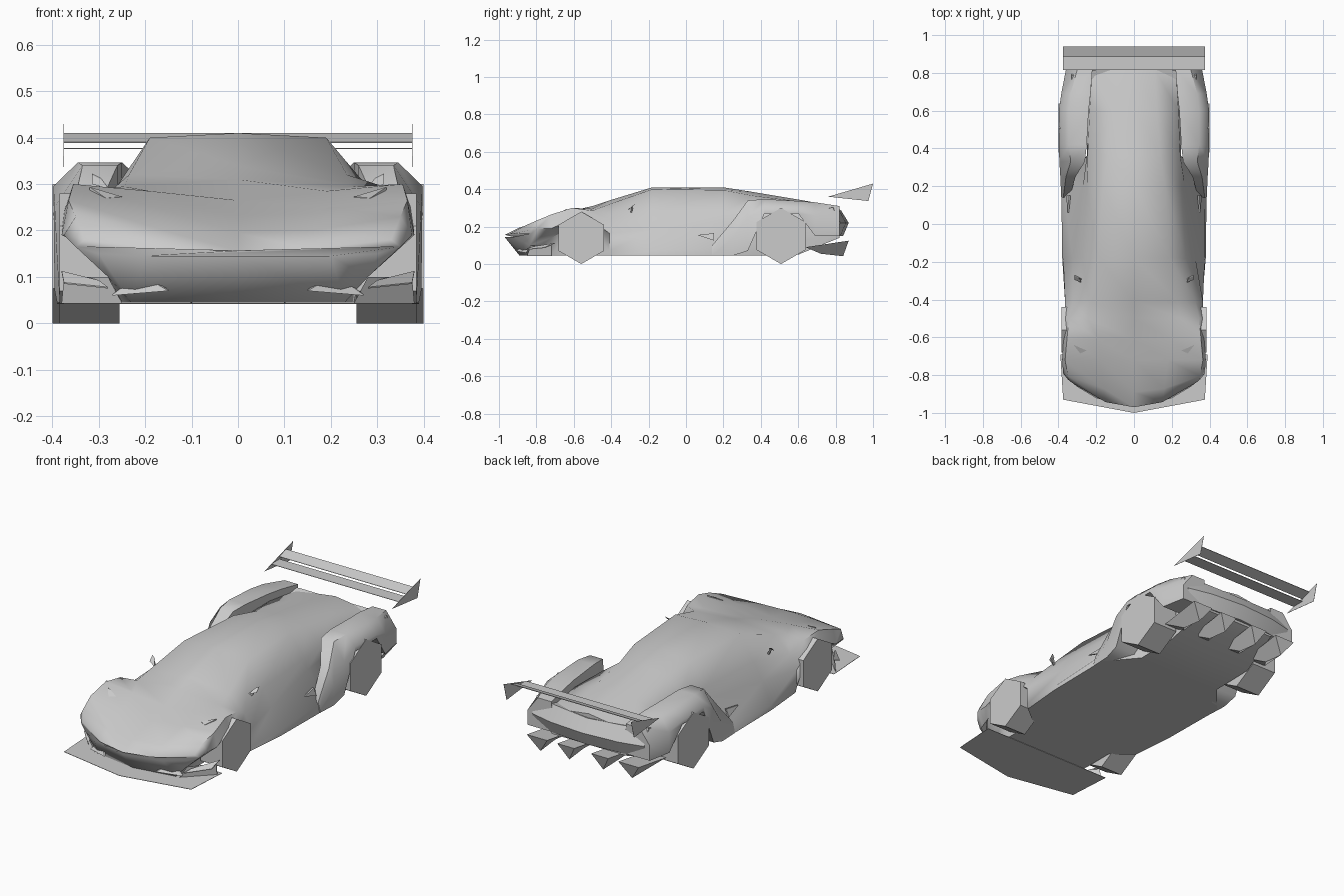
import bpy
import bmesh
from math import radians, sin, cos
from mathutils import Vector

default_cube = bpy.data.objects.get("Cube")
if default_cube:
    bpy.data.objects.remove(default_cube, do_unlink=True)

# One plain grey for the whole car
GREY = (0.6, 0.6, 0.6, 1)
paint = bpy.data.materials.new("plain grey")
paint.use_nodes = True
paint.diffuse_color = GREY
paint.node_tree.nodes["Principled BSDF"].inputs["Base Color"].default_value = GREY


def finish(name, mesh_builder, mirrored=False, smooth_angle=None):
    """Turn a bmesh into a painted object, optionally mirrored and smoothed."""
    bmesh.ops.recalc_face_normals(mesh_builder, faces=mesh_builder.faces)
    mesh = bpy.data.meshes.new(name)
    mesh_builder.to_mesh(mesh)
    mesh_builder.free()
    mesh.materials.append(paint)
    part = bpy.data.objects.new(name, mesh)
    bpy.context.collection.objects.link(part)
    if mirrored:
        part.modifiers.new("Mirror", "MIRROR")
    if smooth_angle:
        bpy.ops.object.select_all(action="DESELECT")
        part.select_set(True)
        bpy.context.view_layer.objects.active = part
        bpy.ops.object.shade_smooth_by_angle(angle=radians(smooth_angle))


def loft(name, rings, mirrored=False, smooth_angle=None):
    """Skin a row of closed rings and cap both ends."""
    builder = bmesh.new()
    rows = [[builder.verts.new(point) for point in ring] for ring in rings]
    for row, following in zip(rows, rows[1:]):
        for i in range(len(row)):
            j = (i + 1) % len(row)
            builder.faces.new((row[i], row[j], following[j], following[i]))
    builder.faces.new(rows[0])
    builder.faces.new(rows[-1])
    finish(name, builder, mirrored, smooth_angle)


def plate(name, outline, thickness, mirrored=False):
    """Extrude a flat outline along its thickness vector."""
    offset = Vector(thickness)
    points = [Vector(point) for point in outline]
    loft(name, [points, [point + offset for point in points]], mirrored)


# Hull: station, sweep, floor height, floor edge, then lower side, waist,
# shoulder and inner top as (x, z), and the height of the centre line
hull_stations = [
    (-.97, 1.2, .145, .20, (.30, .15), (.35, .165), (.33, .18), (.15, .16), .156),
    (-.89, .7, .045, .23, (.28, .10), (.375, .19), (.35, .23), (.16, .20), .195),
    (-.72, 0, .045, .25, (.27, .14), (.38, .19), (.365, .265), (.18, .25), .235),
    (-.61, 0, .045, .25, (.25, .2), (.375, .24), (.355, .30), (.19, .285), .265),
    (-.50, 0, .045, .25, (.25, .2), (.37, .23), (.345, .285), (.245, .295), .31),
    (-.41, 0, .045, .36, (.365, .07), (.365, .165), (.325, .24), (.235, .32), .34),
    (-.18, 0, .045, .38, (.375, .07), (.325, .185), (.275, .275), (.19, .40), .41),
    (.20, 0, .045, .385, (.375, .09), (.27, .222), (.25, .275), (.165, .395), .41),
    (.36, 0, .045, .25, (.25, .11), (.25, .22), (.245, .29), (.14, .365), .385),
    (.60, 0, .05, .25, (.25, .12), (.25, .2), (.235, .30), (.12, .335), .345),
    (.82, 0, .14, .22, (.23, .17), (.23, .22), (.22, .28), (.11, .29), .305),
]


def hull_ring(y, sweep, floor, edge, low, waist, shoulder, inner, top):
    side = [(edge, floor), low, waist, shoulder, inner]
    ring = [(0, floor)] + side + [(0, top)]
    ring += [(-x, z) for x, z in reversed(side)]
    return [(x, y + sweep * x * x, z) for x, z in ring]


loft("hull", [hull_ring(*station) for station in hull_stations], smooth_angle=60)

# Rear fenders: station, inner x, outer x, bottom, waist, top, top outer x
fender_stations = [
    (.14, .34, .385, .045, .06, .10, .375),
    (.25, .31, .39, .045, .14, .23, .36),
    (.33, .26, .395, .07, .25, .34, .335),
    (.42, .25, .398, .27, .295, .347, .345),
    (.60, .24, .398, .27, .29, .337, .345),
    (.69, .23, .385, .15, .26, .33, .335),
    (.82, .22, .36, .15, .23, .31, .30),
]


def fender_ring(y, inner, outer, bottom, waist, top, shoulder):
    return [(inner, y, bottom), (outer, y, bottom), (outer, y, waist),
            (shoulder, y, top), (inner, y, top)]


loft("rear_fenders", [fender_ring(*station) for station in fender_stations],
     mirrored=True, smooth_angle=50)

# Tail panel wraps the back between the fenders, dipping in the middle
tail_stations = [(-.33, .825, .303), (-.2, .855, .295), (0, .87, .285),
                 (.2, .855, .295), (.33, .825, .303)]
loft("tail_panel",
     [[(x, y - .12, top - .02), (x, y - .04, top), (x, y, .22), (x, y - .03, .15),
       (x, y - .12, .17)] for x, y, top in tail_stations], smooth_angle=40)


# Wheels: six-sided cylinders standing on a point
def wheel(name, y, radius, inner, outer):
    angles = [radians(60 * step) for step in range(6)]
    loft(name, [[(x, y + radius * sin(a), radius + radius * cos(a)) for a in angles]
                for x in (inner, outer)], mirrored=True)


wheel("front_wheels", -.56, .14, .255, .385)
wheel("rear_wheels", .508, .15, .255, .40)

# Front splitter, bumper corners and blades
splitter = [(-.39, -.69), (-.375, -.93), (0, -1), (.375, -.93), (.39, -.69)]
plate("front_splitter", [(x, y, .042) for x, y in splitter], (0, 0, .002))
plate("bumper_corners", [(.25, -.85, .044), (.38, -.72, .044), (.375, -.72, .10), (.28, -.83, .10)],
      (0, .004, 0), mirrored=True)
plate("nose_blades", [(.15, -.91, .07), (.27, -.86, .06), (.21, -.85, .105)],
      (0, .01, .003), mirrored=True)
plate("corner_blades", [(.28, -.86, .075), (.375, -.76, .085), (.38, -.7, .11), (.3, -.82, .09)],
      (0, 0, .003), mirrored=True)
plate("lamp_fins", [(.25, -.67, .265), (.285, -.685, .262), (.32, -.64, .286)],
      (0, 0, .008), mirrored=True)

# Door mirrors: an arm and a small blade
plate("mirror_arms", [(.27, -.3, .265), (.28, -.3, .265), (.305, -.29, .305), (.295, -.29, .305)],
      (0, .008, 0), mirrored=True)
plate("mirror_blades", [(.28, -.31, .29), (.315, -.295, .3), (.315, -.275, .32), (.295, -.285, .31)],
      (0, .006, .003), mirrored=True)

# Side vents between the sill and the fenders
plate("side_vents", [(.345, .06, .155), (.335, .15, .165), (.35, .15, .125)],
      (.008, 0, 0), mirrored=True)


# Diffuser: wedges with a low edge, hanging under the tail
def diffuser_wedge(name, x, half_width):
    front = [(x - half_width, .64, .09), (x + half_width, .64, .09), (x, .72, .055)]
    back = [(x - half_width, .87, .125), (x + half_width, .87, .125), (x, .84, .042)]
    loft(name, [front, back], mirrored=True)


diffuser_wedge("inner_diffuser_wedges", .1, .05)
diffuser_wedge("outer_diffuser_wedges", .27, .06)

# Rear wing: main blade, raised flap and end plates
SPAN = .375


def wing_blade(name, front, back):
    outline = [(-SPAN, *front), (SPAN, *front), (SPAN, *back), (-SPAN, *back)]
    plate(name, outline, (0, 0, .002))


wing_blade("wing_main_blade", (.815, .376), (.885, .376))
wing_blade("wing_flap", (.885, .389), (.94, .408))
plate("wing_end_plates", [(SPAN, .76, .36), (SPAN, 1, .43), (SPAN, .975, .337)],
      (.001, 0, 0), mirrored=True)
